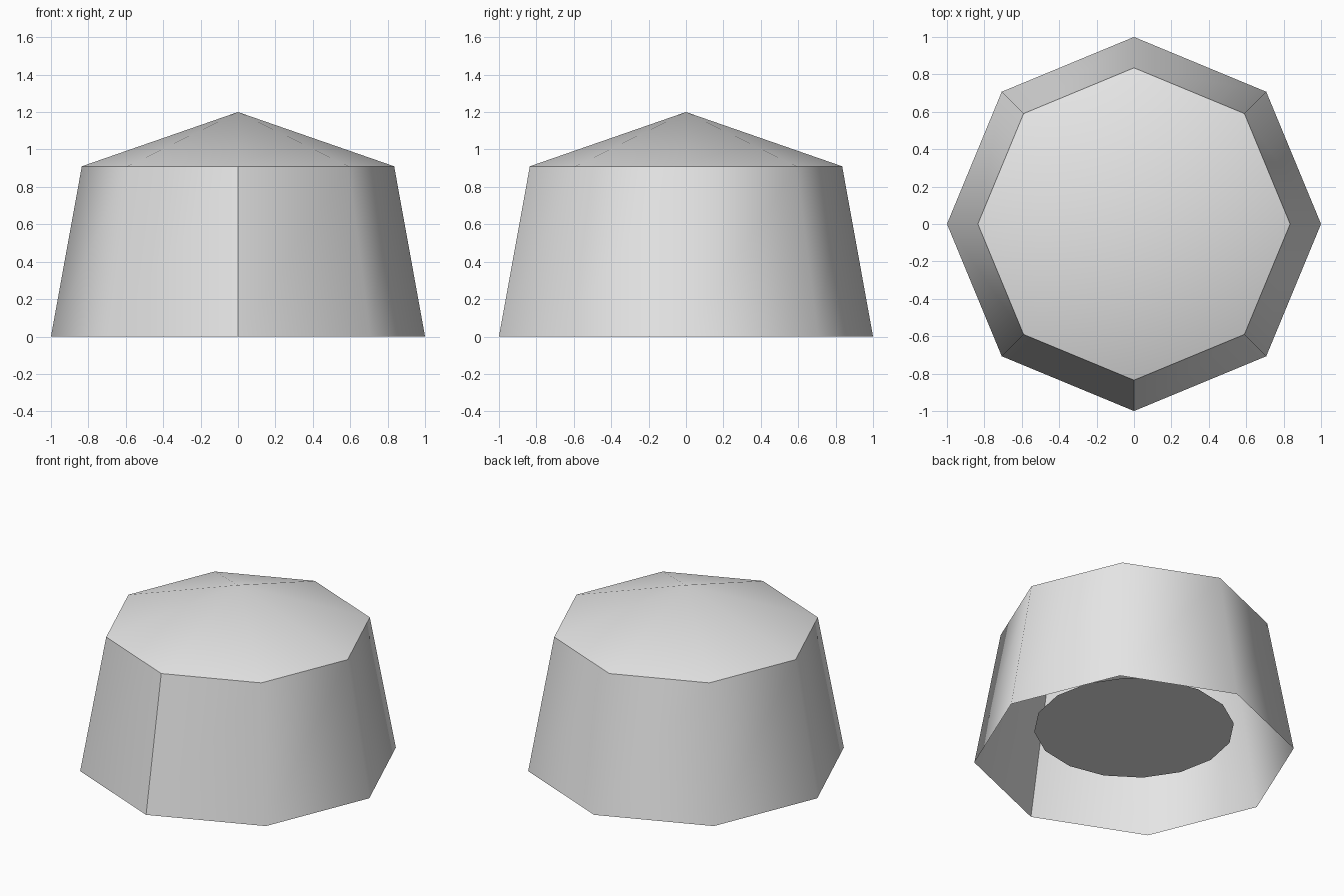
import bpy, math

if "Cube" in bpy.data.objects:
    bpy.data.objects.remove(bpy.data.objects["Cube"])

grey = bpy.data.materials.new("light grey")
grey.diffuse_color = (0.8, 0.8, 0.8, 1)
grey.use_nodes = True
grey.node_tree.nodes["Principled BSDF"].inputs["Base Color"].default_value = grey.diffuse_color


def ring(radius, z, sides, extra=0):
    """Points of a ring starting at the front (-y); extra=1 repeats the first."""
    return [(radius * math.cos(a), radius * math.sin(a), z)
            for a in (-math.pi / 2 + 2 * math.pi * i / sides
                      for i in range(sides + extra))]


def make(name, verts, faces, smooth):
    mesh = bpy.data.meshes.new(name)
    mesh.from_pydata(verts, [], faces)
    mesh.materials.append(grey)
    for p in mesh.polygons:
        p.use_smooth = smooth
    obj = bpy.data.objects.new(name, mesh)
    bpy.context.collection.objects.link(obj)
    return obj


SIDES, EAVE_Z, EAVE_R = 8, 0.91, 0.835

# Tapered wall, open below, with an open seam at the front
n = SIDES + 1
make("wall", ring(1.0, 0, SIDES, 1) + ring(EAVE_R, EAVE_Z, SIDES, 1),
     [(i, i + 1, n + i + 1, n + i) for i in range(SIDES)], True)

# Shallow pointed roof
make("roof", ring(EAVE_R, EAVE_Z, SIDES) + [(0, 0, 1.2)],
     [(i, (i + 1) % SIDES, SIDES) for i in range(SIDES)], True)

# Round plate inside, facing down
make("inner_plate", ring(0.625, 0.2, 16), [tuple(reversed(range(16)))], False)
